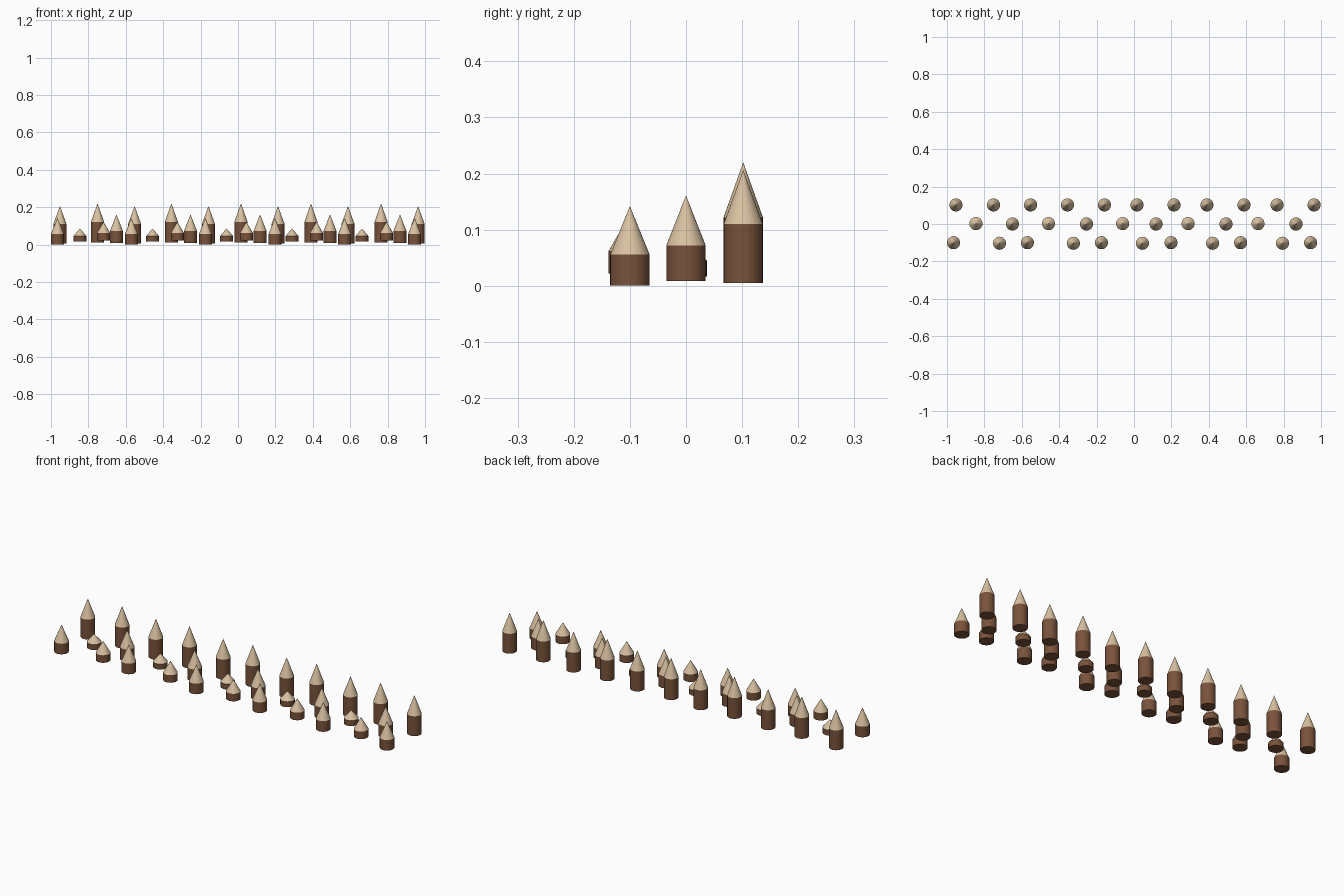
import bpy
import bmesh
import math

default_cube = bpy.data.objects.get("Cube")
if default_cube:
    bpy.data.objects.remove(default_cube, do_unlink=True)

RADIUS = 0.035
SIDES = 32


def make_material(name, color):
    material = bpy.data.materials.new(name)
    material.use_nodes = True
    material.diffuse_color = color
    shader = material.node_tree.nodes["Principled BSDF"]
    shader.inputs["Base Color"].default_value = color
    shader.inputs["Roughness"].default_value = 0.9
    return material


bark = make_material("brown bark", (0.19, 0.085, 0.044, 1))
cut_wood = make_material("pale cut wood", (0.70, 0.54, 0.36, 1))


def make_stake_mesh(name, bottom, shoulder, tip):
    """Closed round post with a sharpened point."""
    bm = bmesh.new()
    rings = []
    for z in (bottom, shoulder):
        ring = []
        for i in range(SIDES):
            angle = math.tau * i / SIDES
            ring.append(bm.verts.new((RADIUS * math.cos(angle), RADIUS * math.sin(angle), z)))
        rings.append(ring)
    low, high = rings
    point = bm.verts.new((0, 0, tip))
    bm.faces.new(list(reversed(low)))
    for i in range(SIDES):
        j = (i + 1) % SIDES
        bm.faces.new((low[i], low[j], high[j], high[i]))
        cone_face = bm.faces.new((high[i], high[j], point))
        cone_face.material_index = 1
    mesh = bpy.data.meshes.new(name)
    bm.to_mesh(mesh)
    bm.free()
    mesh.materials.append(bark)
    mesh.materials.append(cut_wood)
    return mesh


# Two alternating stake shapes for every row: bottom, shoulder, tip
back_shapes = (make_stake_mesh("back_stake_a", 0.005, 0.11, 0.206),
               make_stake_mesh("back_stake_b", 0.012, 0.122, 0.22))
middle_shapes = (make_stake_mesh("middle_stake_short", 0.016, 0.045, 0.086),
                 make_stake_mesh("middle_stake_tall", 0.008, 0.072, 0.161))
front_shapes = (make_stake_mesh("front_stake_tall", 0, 0.056, 0.142),
                make_stake_mesh("front_stake_short", 0.022, 0.062, 0.122))

# Uneven spacing along each row
back_x = (-0.952, -0.751, -0.553, -0.356, -0.158, 0.016, 0.214, 0.39, 0.588, 0.765, 0.963)
middle_x = (-0.845, -0.65, -0.457, -0.254, -0.061, 0.118, 0.289, 0.492, 0.663, 0.866)
front_x = (-0.965, -0.719, -0.57, -0.324, -0.174, 0.045, 0.198, 0.42, 0.57, 0.794, 0.944)


def place_row(name, shapes, positions, depths):
    for i, x in enumerate(positions):
        stake = bpy.data.objects.new(f"{name}_{i + 1}", shapes[i % 2])
        stake.location = (x, depths[i % 2], 0)
        bpy.context.scene.collection.objects.link(stake)


place_row("back_stake", back_shapes, back_x, (0.102, 0.102))
place_row("middle_stake", middle_shapes, middle_x, (0.002, 0))
place_row("front_stake", front_shapes, front_x, (-0.1, -0.103))
